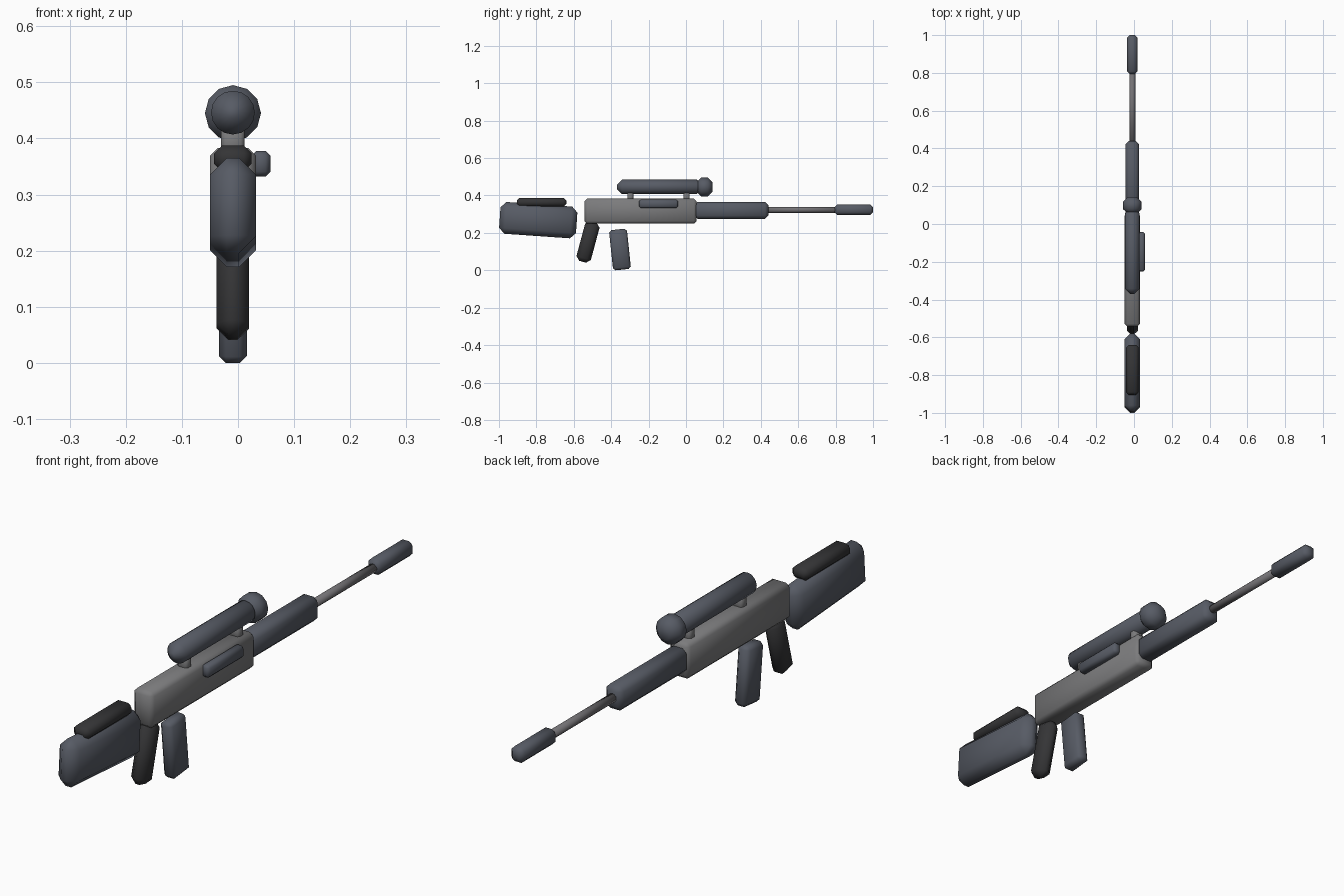
import bpy, math

if "Cube" in bpy.data.objects:
    bpy.data.objects.remove(bpy.data.objects["Cube"])

CX = -0.009  # centre line of the body (side handle offsets the bounds)


def material(name, r, g, b):
    m = bpy.data.materials.new(name)
    m.diffuse_color = (r, g, b, 1)
    m.use_nodes = True
    m.node_tree.nodes["Principled BSDF"].inputs["Base Color"].default_value = m.diffuse_color
    return m


STEEL = material("blue_steel", 0.095, 0.105, 0.13)
GREY = material("receiver_grey", 0.20, 0.20, 0.205)
BARREL = material("barrel_grey", 0.17, 0.165, 0.175)
BLACK = material("black_polymer", 0.035, 0.035, 0.037)


def finish(ob, name, mat, bevel):
    ob.name = name
    ob.data.materials.append(mat)
    if bevel:
        b = ob.modifiers.new("chamfer", "BEVEL")
        b.width = bevel
        b.segments = 1
        b.limit_method = "ANGLE"
        b.angle_limit = math.radians(40)
    ob.data.polygons.foreach_set("use_smooth", [True] * len(ob.data.polygons))
    return ob


def block(name, y, z, size, bevel, mat, tilt=0, x=CX):
    """Chamfered box centred at (x, y, z), tilted about the x axis."""
    bpy.ops.mesh.primitive_cube_add(size=1, location=(x, y, z))
    ob = bpy.context.object
    ob.scale = size
    bpy.ops.object.transform_apply(location=False, rotation=False, scale=True)
    ob.rotation_euler.x = math.radians(tilt)
    return finish(ob, name, mat, bevel)


def tube(name, y0, y1, z, r, sides, bevel, mat):
    """Cylinder lying along y from y0 to y1."""
    bpy.ops.mesh.primitive_cylinder_add(
        vertices=sides, radius=r, depth=y1 - y0,
        location=(CX, (y0 + y1) / 2, z), rotation=(math.pi / 2, 0, 0))
    return finish(bpy.context.object, name, mat, bevel)


# Stock and cheek rest
block("stock", -0.79, 0.268, (0.082, 0.412, 0.17), 0.03, STEEL, tilt=-4)
block("cheek_rest", -0.772, 0.364, (0.067, 0.264, 0.046), 0.014, BLACK)

# Receiver, handguard and side handle
block("receiver", -0.243, 0.316, (0.082, 0.6, 0.134), 0.014, GREY)
block("handguard", 0.242, 0.32, (0.072, 0.396, 0.09), 0.017, STEEL)
block("side_handle", -0.147, 0.355, (0.034, 0.208, 0.046), 0.009, STEEL, x=0.041)

# Barrel and muzzle
tube("barrel", 0.40, 0.84, 0.323, 0.016, 12, 0, BARREL)
block("muzzle", 0.897, 0.324, (0.054, 0.206, 0.056), 0.014, STEEL)

# Grip and magazine
block("grip", -0.524, 0.152, (0.058, 0.08, 0.22), 0.021, BLACK, tilt=-15)
block("magazine", -0.353, 0.111, (0.05, 0.096, 0.216), 0.0125, STEEL, tilt=6)

# Scope with its front bell and two mounts
tube("scope_tube", -0.37, 0.085, 0.446, 0.039, 16, 0.028, STEEL)
tube("scope_bell", 0.055, 0.142, 0.445, 0.05, 12, 0.025, STEEL)
for name, y in (("rear_mount", -0.298), ("front_mount", 0.003)):
    block(name, y, 0.394, (0.042, 0.032, 0.056), 0.007, GREY)
